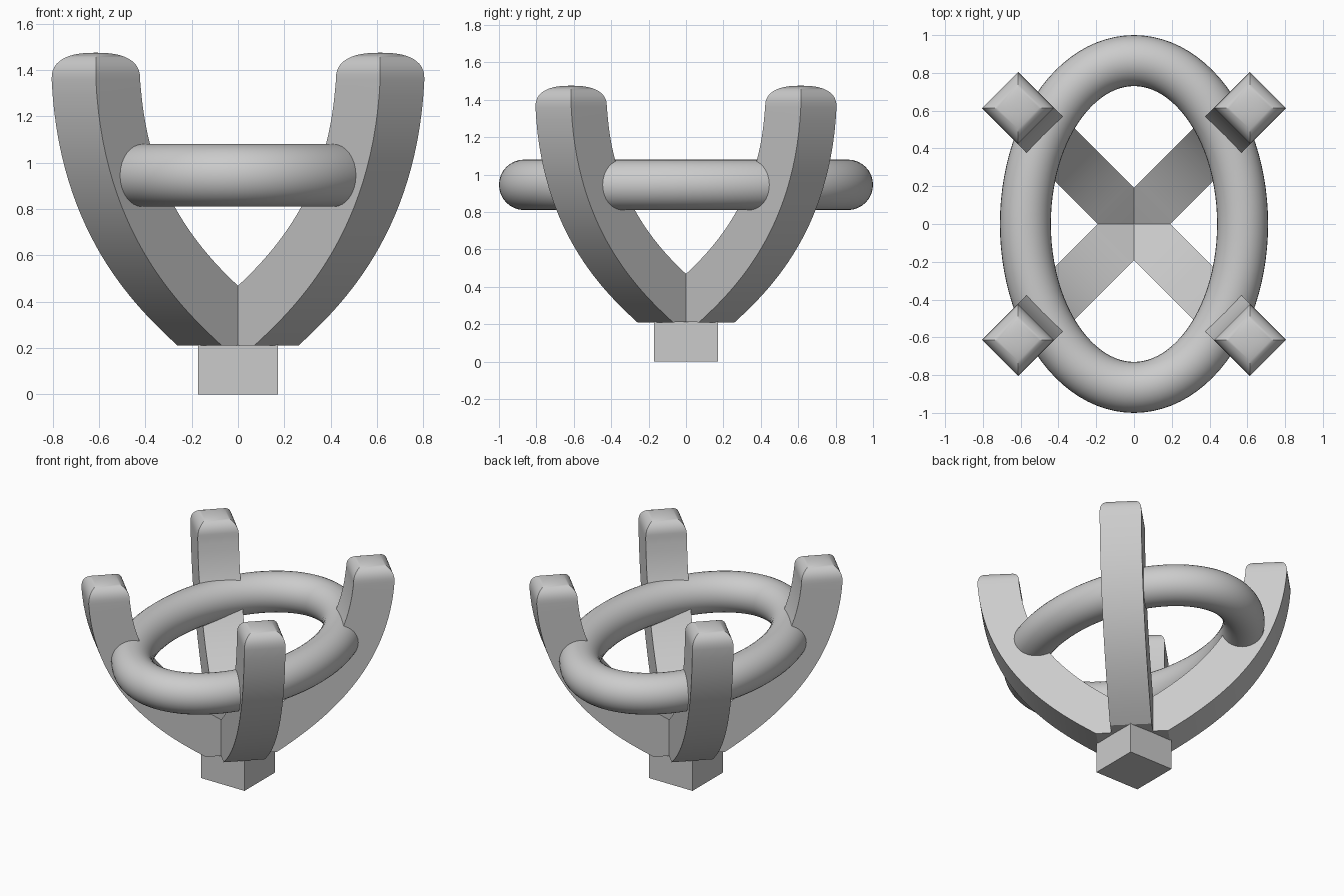
import bpy, bmesh, math
from mathutils import Vector, Matrix

if "Cube" in bpy.data.objects:
    bpy.data.objects.remove(bpy.data.objects["Cube"])

H = 0.135          # half thickness of a prong
TOP = 1.36         # height where the rounded tip starts
P = [Vector(p) for p in ((0.233, 0.21), (0.495, 0.38), (0.96, 0.70), (1.003, TOP))]


def outer(t):
    """Point and unit tangent of the outer prong curve (radius, height)."""
    s = 1 - t
    pos = s**3 * P[0] + 3*s*s*t * P[1] + 3*s*t*t * P[2] + t**3 * P[3]
    tan = s*s * (P[1] - P[0]) + 2*s*t * (P[2] - P[1]) + t*t * (P[3] - P[2])
    return pos, tan.normalized()


def loft(name, rings, closed=False, matrix=Matrix()):
    """Skin a list of equal vertex rings into a smooth-by-angle object."""
    bm = bmesh.new()
    vs = [[bm.verts.new(matrix @ Vector(co)) for co in ring] for ring in rings]
    n = len(vs[0])
    for i in range(len(vs) if closed else len(vs) - 1):
        a, b = vs[i], vs[(i + 1) % len(vs)]
        for j in range(n):
            k = (j + 1) % n
            bm.faces.new((a[j], a[k], b[k], b[j]))
    if not closed:
        bm.faces.new(vs[0])
        bm.faces.new(vs[-1])
    bmesh.ops.recalc_face_normals(bm, faces=bm.faces)
    me = bpy.data.meshes.new(name)
    bm.to_mesh(me)
    bm.free()
    ob = bpy.data.objects.new(name, me)
    bpy.context.collection.objects.link(ob)
    bpy.ops.object.select_all(action='DESELECT')
    ob.select_set(True)
    bpy.context.view_layer.objects.active = ob
    bpy.ops.object.shade_smooth_by_angle(angle=math.radians(30))
    return ob


def section(o, i, h=H):
    """Four corners of a prong section from its outer and inner points."""
    return [(o[0], -h, o[1]), (o[0], h, o[1]), (i[0], h, i[1]), (i[0], -h, i[1])]


# Prong: curved square bar
N = 28
rings = []
for s in range(N + 1):
    pos, tan = outer(s / N)
    inner = pos + 2 * H * Vector((-tan.y, tan.x))
    if s == 0:
        inner = Vector((0, 0.215))
    elif s == 1:
        inner = Vector((0, 0.37))
    inner.y = min(inner.y, TOP)
    rings.append(section(pos, inner))

# Prong: domed tip
cx = P[3].x - H
for s in range(1, 13):
    a = math.radians(89.5) * s / 12
    h = H * math.cos(a) ** 0.8
    z = TOP + 0.115 * math.sin(a) ** 0.8
    rings.append(section((cx + h, z), (cx - h, z), h))

for q, label in enumerate(("back_right", "back_left", "front_left", "front_right")):
    loft("prong_" + label, rings,
         matrix=Matrix.Rotation(math.radians(45 + 90 * q), 4, 'Z'))

# Oval ring of even round thickness
A, B, R, Z = 0.575, 0.865, 0.135, 0.945
rings = []
for s in range(96):
    u = 2 * math.pi * s / 96
    c = Vector((A * math.cos(u), B * math.sin(u), Z))
    n = Vector((B * math.cos(u), A * math.sin(u), 0)).normalized()
    rings.append([c + R * (math.cos(v) * n + math.sin(v) * Vector((0, 0, 1)))
                  for v in (2 * math.pi * k / 32 for k in range(32))])
loft("oval_ring", rings, closed=True)

# Base block
b = 0.172
loft("base_block", [[(-b, -b, z), (b, -b, z), (b, b, z), (-b, b, z)] for z in (0, 0.215)])
